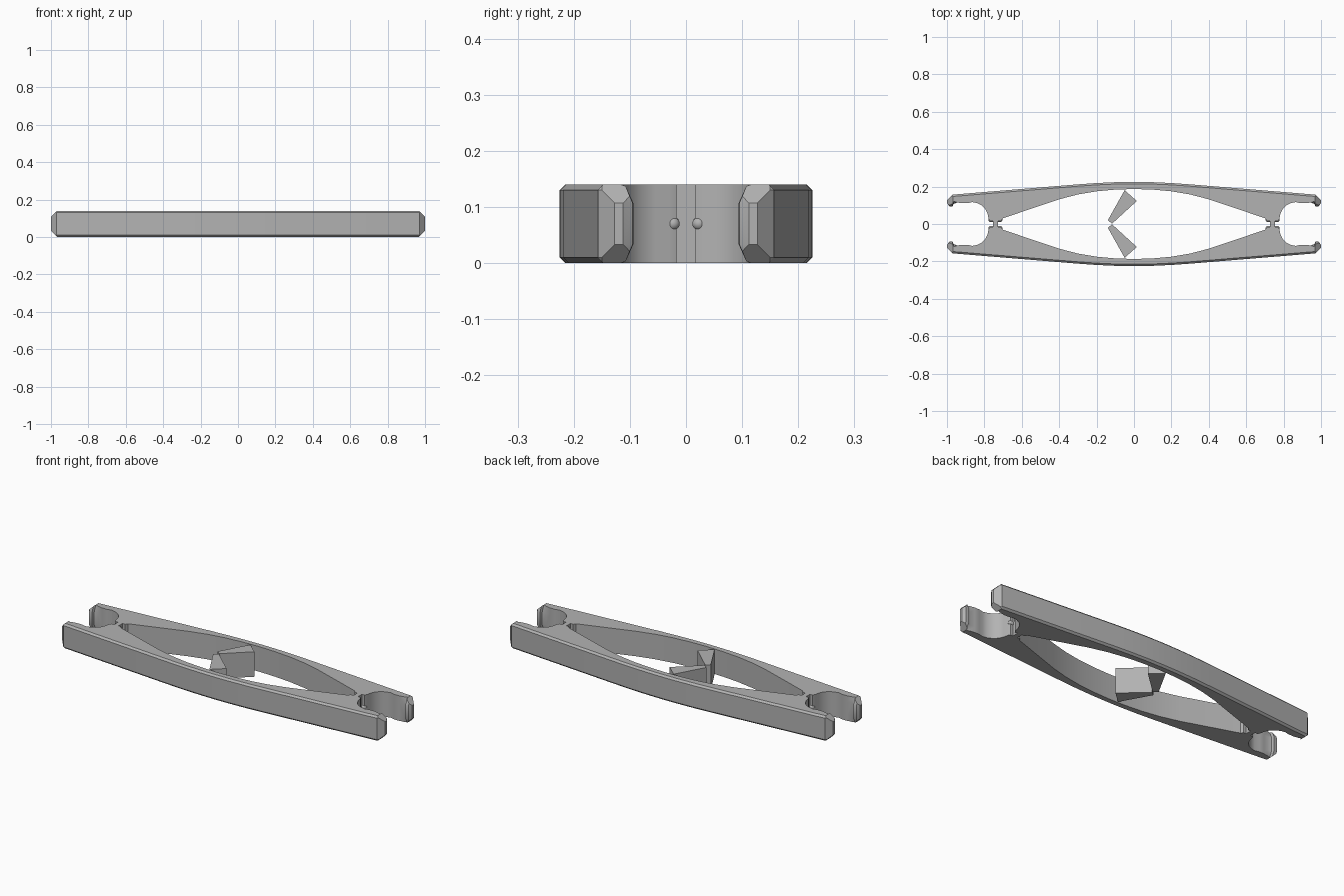
import bpy, bmesh
from mathutils import Vector

if "Cube" in bpy.data.objects:
    bpy.data.objects.remove(bpy.data.objects["Cube"])

H = 0.14
grey = bpy.data.materials.new("plain grey")
grey.diffuse_color = (0.45, 0.45, 0.45, 1)
grey.use_nodes = True
grey.node_tree.nodes["Principled BSDF"].inputs["Base Color"].default_value = grey.diffuse_color

# Half outline of one jaw (x >= 0): outer back, tip, lip, hook recess, pivot foot, inner arch
OUTER = [(0, .225), (.1, .2235), (.2, .219), (.3, .212), (.97, .157)]
TIP = [(1, .127)]
LIP = [(1, .112), (.988, .095), (.97, .094), (.965, .107)]
INNER = [(.945, .115), (.92, .111), (.89, .111), (.865, .117), (.84, .112), (.815, .1),
         (.795, .08), (.783, .055), (.778, .03), (.772, .017), (.71, .017), (.703, .03),
         (.4, .132), (.3, .158), (.2, .175), (.1, .184), (0, .187)]


def finish(bm, name, angle=0.45):
    bmesh.ops.recalc_face_normals(bm, faces=bm.faces)
    me = bpy.data.meshes.new(name)
    bm.to_mesh(me)
    bm.free()
    me.materials.append(grey)
    ob = bpy.data.objects.new(name, me)
    bpy.context.collection.objects.link(ob)
    bpy.ops.object.select_all(action='DESELECT')
    ob.select_set(True)
    bpy.context.view_layer.objects.active = ob
    bpy.ops.object.shade_smooth_by_angle(angle=angle)
    return ob


def loft(bm, rings):
    # Stack equal rings into a closed solid
    vs = [[bm.verts.new(p) for p in r] for r in rings]
    n = len(vs[0])
    for a, b in zip(vs, vs[1:]):
        for i in range(n):
            j = (i + 1) % n
            bm.faces.new((a[i], a[j], b[j], b[i]))
    bm.faces.new(vs[0][::-1])
    bm.faces.new(vs[-1])


def prism(bm, pts, sy):
    loft(bm, [[(x, y * sy, z) for x, y in pts] for z in (0, H)])


def jaw_ring(z, sy):
    # Back edge and lip are chamfered toward the top and bottom
    d = min(z, H - z)
    back = max(0, .01 - d)
    lip = max(0, .033 - d) * .45
    half = [(x, y - back) for x, y in OUTER] + TIP
    half += [(x, y + lip) for x, y in LIP] + INNER
    full = half + [(-x, y) for x, y in half[::-1][1:-1]]
    return [(x, y * sy, z) for x, y in full]


for sy, side in ((-1, "front"), (1, "back")):
    # Long jaw with chamfered tips
    bm = bmesh.new()
    loft(bm, [jaw_ring(z, sy) for z in (0, .01, .033, H - .033, H - .01, H)])
    for sx in (-1, 1):
        for z, sz in ((.033, -1), (H - .033, 1)):
            cut = bmesh.ops.bisect_plane(
                bm, geom=bm.verts[:] + bm.edges[:] + bm.faces[:], dist=1e-5,
                plane_co=(sx, 0, z), plane_no=Vector((sx, 0, sz)).normalized(),
                clear_outer=True)
            edges = [e for e in cut["geom_cut"]
                     if isinstance(e, bmesh.types.BMEdge) and e.is_boundary]
            bmesh.ops.holes_fill(bm, edges=edges)
    finish(bm, side + "_jaw")

    # Slanted wedge in the middle
    bm = bmesh.new()
    prism(bm, [(-.14, .02), (-.117, .002), (.015, .123), (-.05, .181)], sy)
    finish(bm, side + "_wedge")

    # Round-ended pins at both pivots
    for sx, end in ((-1, "left"), (1, "right")):
        bm = bmesh.new()
        bmesh.ops.create_uvsphere(bm, u_segments=20, v_segments=12, radius=.012)
        for v in bm.verts:
            x, y, z = v.co
            v.co = (sx * .741 + z + (.026 if z > 0 else -.026), y + sy * .023, x + H / 2)
        finish(bm, f"{side}_{end}_pin", 1.0)

# Pads joining the jaws at the pivots
for sx, end in ((-1, "left"), (1, "right")):
    bm = bmesh.new()
    prism(bm, [(sx * x, y) for x, y in
               ((.727, -.018), (.755, -.018), (.755, .018), (.727, .018))], 1)
    finish(bm, end + "_pivot_pad")
